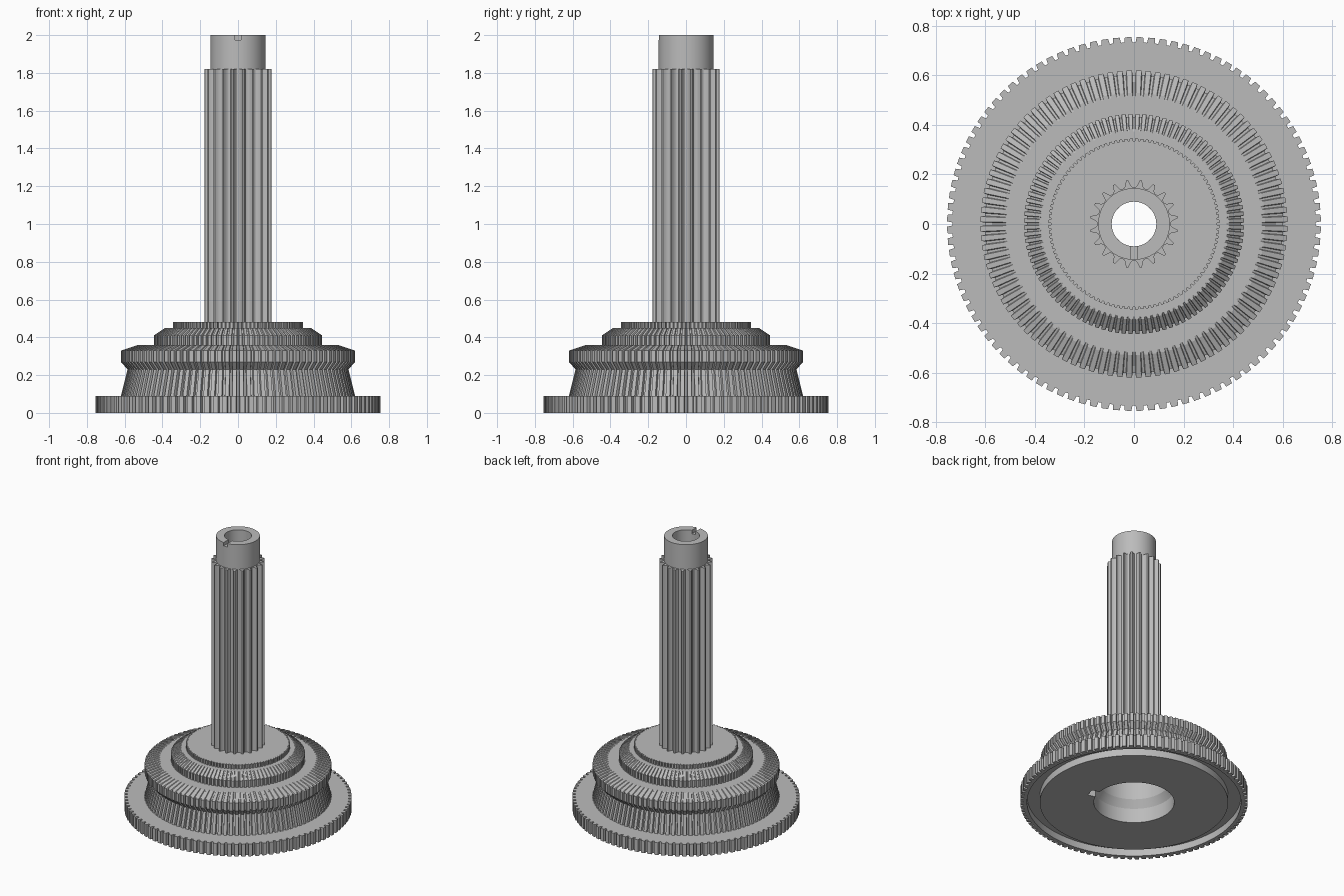
import bpy, bmesh, math

cube = bpy.data.objects.get("Cube")
if cube:
    bpy.data.objects.remove(cube)

steel = bpy.data.materials.new("steel grey")
steel.use_nodes = True
GREY = (0.5, 0.5, 0.5, 1)
steel.diffuse_color = GREY
steel.node_tree.nodes["Principled BSDF"].inputs["Base Color"].default_value = GREY


def new_object(name, bm):
    bmesh.ops.recalc_face_normals(bm, faces=bm.faces)
    mesh = bpy.data.meshes.new(name)
    bm.to_mesh(mesh)
    bm.free()
    mesh.materials.append(steel)
    obj = bpy.data.objects.new(name, mesh)
    bpy.context.collection.objects.link(obj)
    return obj


def revolve(name, profile, spokes):
    """Sweep a closed (radius, z, toothed) profile around z.
    spokes lists (angle, factor); the factor scales toothed radii."""
    bm = bmesh.new()
    rings = []
    for angle, factor in spokes:
        ring = []
        for r, z, toothed in profile:
            q = r * (factor if toothed else 1)
            ring.append(bm.verts.new((q * math.cos(angle), q * math.sin(angle), z)))
        rings.append(ring)
    n = len(profile)
    for i, a in enumerate(rings):
        b = rings[(i + 1) % len(rings)]
        for j in range(n):
            k = (j + 1) % n
            bm.faces.new((a[j], b[j], b[k], a[k]))
    return new_object(name, bm)


def teeth(count, shape, offset=0):
    """Repeat one tooth, given as (fraction of pitch, radius factor)."""
    pitch = math.tau / count
    return [(offset + (i + f) * pitch, s) for i in range(count) for f, s in shape]


def cut_box(target, name, size, centre, angle=0):
    bm = bmesh.new()
    bmesh.ops.create_cube(bm, size=1)
    cutter = new_object(name, bm)
    cutter.scale = size
    cutter.location = centre
    cutter.rotation_euler.z = angle
    cutter.hide_render = True
    cutter.hide_set(True)
    mod = target.modifiers.new(name, 'BOOLEAN')
    mod.operation = 'DIFFERENCE'
    mod.object = cutter
    mod.solver = 'EXACT'


def smooth(obj, degrees):
    bpy.ops.object.select_all(action='DESELECT')
    bpy.context.view_layer.objects.active = obj
    obj.select_set(True)
    bpy.ops.object.shade_smooth_by_angle(angle=math.radians(degrees))


# Stepped gear: toothed outside, plain underside groove and bore
outside = [(0.755, 0), (0.755, 0.09), (0.62, 0.09), (0.585, 0.23),
           (0.62, 0.27), (0.62, 0.33), (0.53, 0.36), (0.445, 0.36),
           (0.445, 0.41), (0.385, 0.45), (0.345, 0.45), (0.345, 0.48)]
inside = [(0.09, 0.48), (0.09, 0.42), (0.235, 0.42), (0.235, 0.16),
          (0.267, 0.105), (0.267, 0), (0.625, 0), (0.625, 0.05),
          (0.71, 0.05), (0.71, 0)]
profile = [(r, z, True) for r, z in outside] + [(r, z, False) for r, z in inside]
tooth = [(-0.28, 1), (0.28, 1), (0.36, 0.972), (0.64, 0.972)]
gear = revolve("stepped_gear", profile, teeth(100, tooth, math.pi / 100))
smooth(gear, 5)
cut_box(gear, "bore_keyway_cutter", (0.1, 0.07, 0.24), (0.26, -0.075, 0), math.radians(-16))

# Splined shaft with scooped grooves
scoop = [(-0.09, 1), (0.09, 1)]
for i in range(7):
    t = i / 6
    scoop.append((0.15 + 0.7 * t, 0.835 + 0.1 * abs(2 * t - 1) ** 3))
shaft = revolve("splined_shaft",
                [(0.178, 0.47, True), (0.178, 1.82, True), (0.09, 1.82, False), (0.09, 0.47, False)],
                teeth(20, scoop, math.radians(9)))
smooth(shaft, 25)

# Plain collar with a small slot at the front
round_spokes = [(i * math.tau / 96, 1) for i in range(96)]
collar = revolve("top_collar",
                 [(0.145, 1.8, False), (0.145, 2, False), (0.09, 2, False), (0.09, 1.8, False)],
                 round_spokes)
smooth(collar, 30)
cut_box(collar, "collar_slot_cutter", (0.03, 0.12, 0.05), (0, -0.12, 2))
